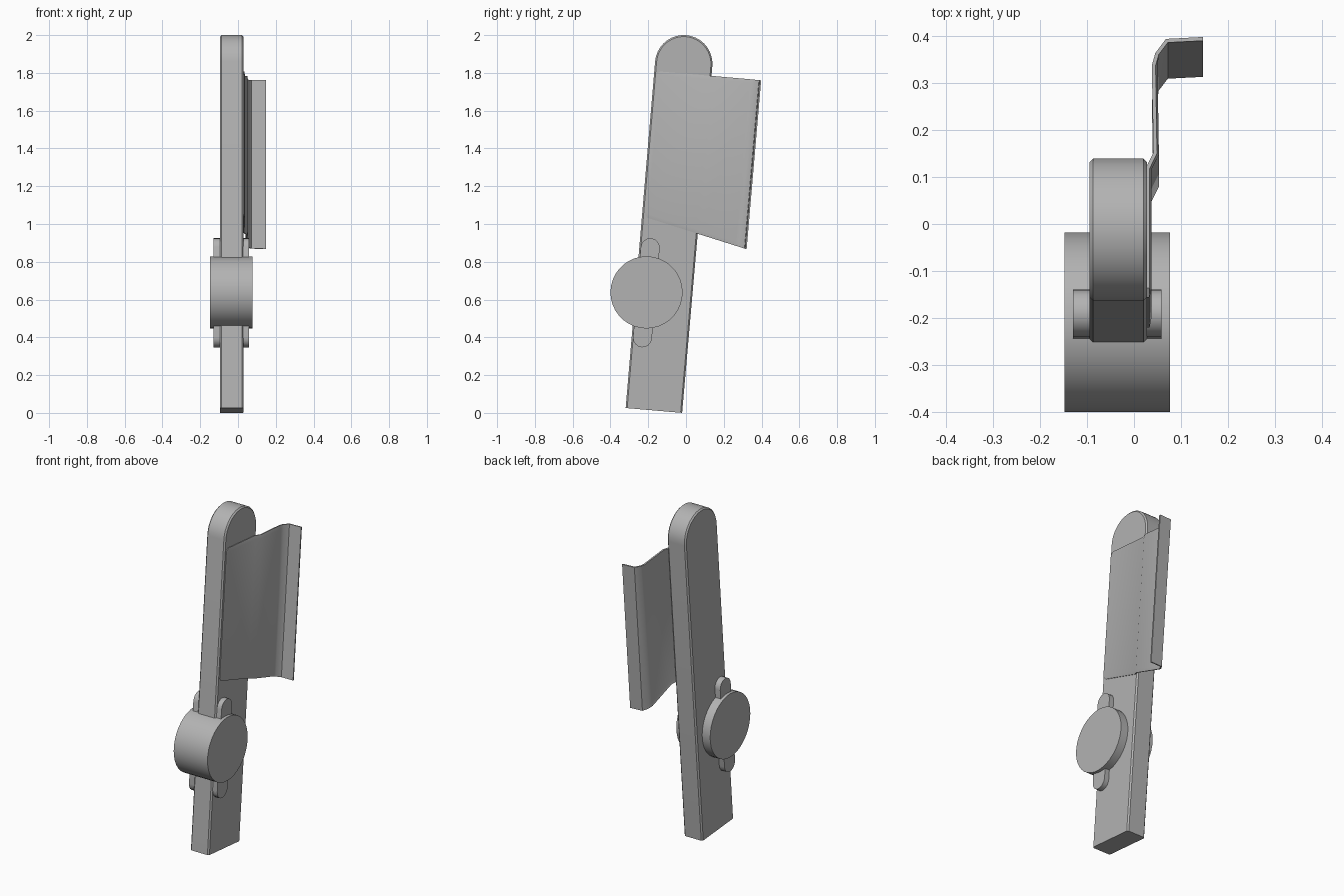
import bpy, bmesh
from math import pi, sin, cos, radians
from mathutils import Matrix

if "Cube" in bpy.data.objects:
    bpy.data.objects.remove(bpy.data.objects["Cube"])

# Shared lean of the whole device: local (x, v, w) -> world
TILT = Matrix.Rotation(radians(-4.92), 4, 'X')
LEAN = Matrix.Translation((0, -0.17, 0.013)) @ TILT

GREY = bpy.data.materials.new("dark_grey")
GREY.diffuse_color = (0.45, 0.45, 0.45, 1)
GREY.use_nodes = True
GREY.node_tree.nodes["Principled BSDF"].inputs["Base Color"].default_value = GREY.diffuse_color


def finish(name, bm, matrix, thickness=0):
    bmesh.ops.recalc_face_normals(bm, faces=bm.faces[:])
    me = bpy.data.meshes.new(name)
    bm.to_mesh(me)
    bm.free()
    me.materials.append(GREY)
    ob = bpy.data.objects.new(name, me)
    bpy.context.collection.objects.link(ob)
    bpy.ops.object.select_all(action='DESELECT')
    bpy.context.view_layer.objects.active = ob
    ob.select_set(True)
    if thickness:
        mod = ob.modifiers.new("Solidify", 'SOLIDIFY')
        mod.thickness, mod.offset, mod.use_even_offset = thickness, 0, True
        bpy.ops.object.modifier_apply(modifier=mod.name)
    ob.data.transform(matrix)
    bpy.ops.object.shade_smooth_by_angle(angle=radians(35))


def arc(cy, cz, r, a0, a1, n):
    return [(cy + r * cos(a0 + (a1 - a0) * i / n), cz + r * sin(a0 + (a1 - a0) * i / n))
            for i in range(n + 1)]


def prism(outline, x0, x1):
    # Extrude a side outline across x
    bm = bmesh.new()
    face = bm.faces.new([bm.verts.new((x0, y, z)) for y, z in outline])
    top = bmesh.ops.extrude_face_region(bm, geom=[face])
    verts = [e for e in top['geom'] if isinstance(e, bmesh.types.BMVert)]
    bmesh.ops.translate(bm, verts=verts, vec=(x1 - x0, 0, 0))
    # Close the starting side if the extrusion consumed it
    if not any(all(abs(v.co.x - x0) < 1e-6 for v in f.verts) for f in bm.faces):
        bmesh.ops.holes_fill(bm, edges=bm.edges[:])
    return bm


# Long bar with round top and chamfered long edges
bm = prism([(-0.15, 0), (0.15, 0)] + arc(0, 1.842, 0.152, 0, pi, 18), -0.095, 0.028)
rim = [e for e in bm.edges
       if abs(e.verts[0].co.x - e.verts[1].co.x) < 1e-5
       and max(v.co.z for v in e.verts) > 0.01]
bmesh.ops.bevel(bm, geom=rim, offset=0.008, segments=1, affect='EDGES')
finish("bar", bm, LEAN)

# Pivot disc passing through the bar
finish("pivot_disc", prism(arc(0, 0, 0.191, 0, 2 * pi * 35 / 36, 35), -0.148, 0.077),
       Matrix.Translation((0, -0.209, 0.638)))

# Rounded strap behind the disc
strap = arc(0, 0.24, 0.05, 0, pi, 8) + arc(0, -0.24, 0.05, pi, 2 * pi, 8)
finish("strap", prism(strap, -0.13, 0.058), Matrix.Translation((0, -0.21, 0.636)) @ TILT)

# Bent side plate: (x, v) profile, slanted lower edge, rim curling towards the bar
profile = [(0.029, -0.139), (0.033, -0.120), (0.033, 0.135), (0.049, 0.168),
           (0.046, 0.355), (0.049, 0.380), (0.070, 0.408), (0.147, 0.412)]
bm = bmesh.new()
rows = []
for i, (x, v) in enumerate(profile):
    clip = 0.014 if i == 0 else 0
    curl = 0.004 if 0 < i < 5 else 0
    low, high = 1.018 - 0.225 * (v + 0.139) + clip, 1.79 - clip
    rows.append([bm.verts.new(p) for p in (
        (x - curl, v, low), (x, v, low + 0.02), (x, v, high - 0.02), (x - curl, v, high))])
for a, b in zip(rows, rows[1:]):
    for j in range(3):
        bm.faces.new((a[j], b[j], b[j + 1], a[j + 1]))
finish("side_plate", bm, LEAN, thickness=0.008)
